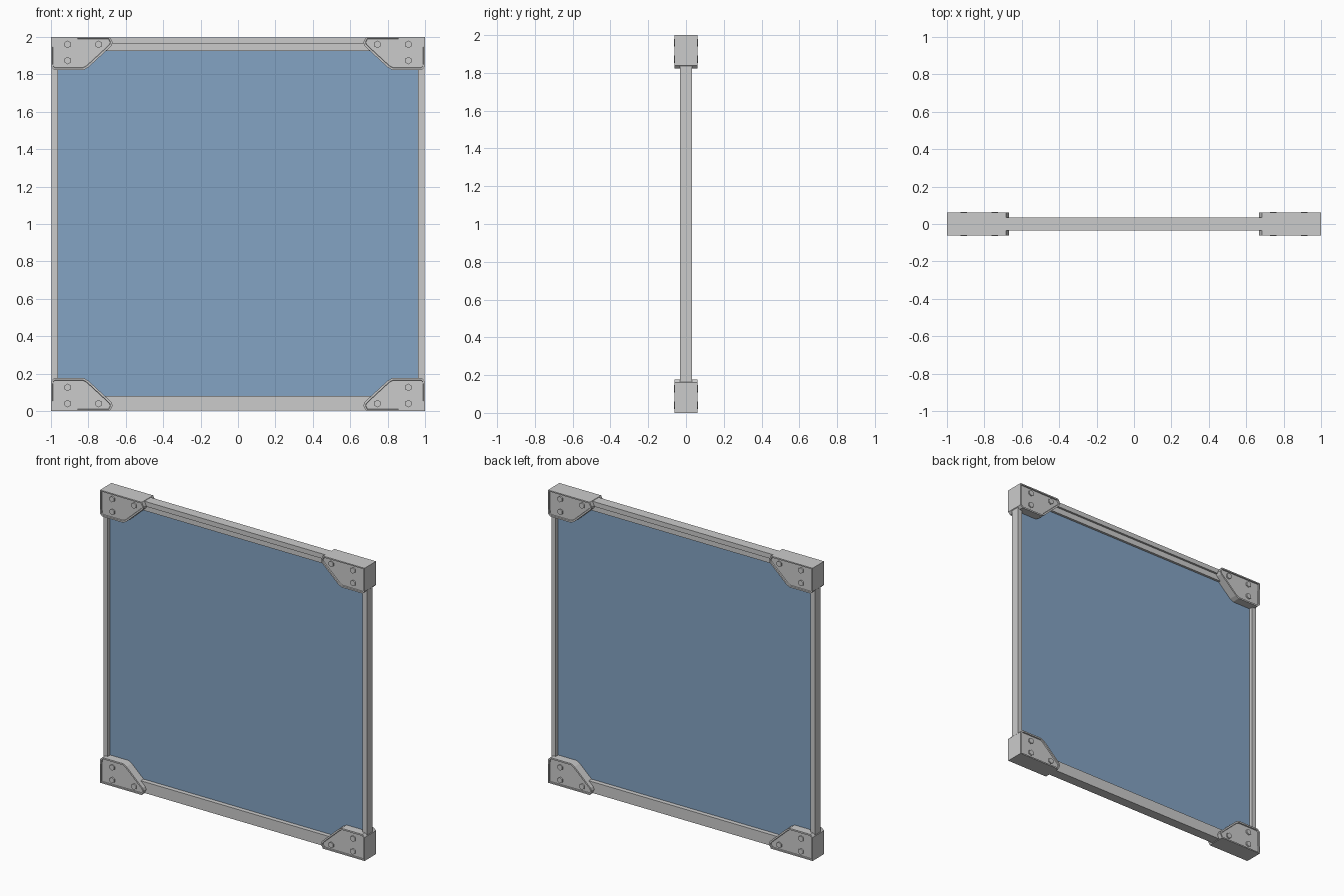
import bpy, bmesh, math
from mathutils import Matrix, Vector

if "Cube" in bpy.data.objects:
    bpy.data.objects.remove(bpy.data.objects["Cube"])


def finish(bm, name):
    bmesh.ops.recalc_face_normals(bm, faces=bm.faces)
    me = bpy.data.meshes.new(name)
    bm.to_mesh(me)
    bm.free()
    ob = bpy.data.objects.new(name, me)
    bpy.context.collection.objects.link(ob)
    return ob


def box(name, x0, x1, y, z0, z1):
    """Box centred on y = 0 with half depth y."""
    bm = bmesh.new()
    size = Matrix.Diagonal((x1 - x0, 2 * y, z1 - z0, 1))
    bmesh.ops.create_cube(bm, size=1, matrix=Matrix.Translation(((x0 + x1) / 2, 0, (z0 + z1) / 2)) @ size)
    return finish(bm, name)


# Corner bracket outline: distance in from the side, distance in from top or bottom
OUTLINE = [(0, 0), (.315, 0), (.331, .03), (.322, .05), (.2, .163), (.175, .177), (.017, .177), (0, .16)]
BOLTS = [(.09, .04), (.255, .04), (.09, .127)]
HALF = 0.062


def bracket(name, sx, top):
    def place(u, y, v):
        return Vector((sx * (1 - u), y, 2 - v if top else v))

    # solid plate with a shallow recess inside a narrow rim, on both faces
    bm = bmesh.new()
    back = [bm.verts.new(place(u, HALF, v)) for u, v in OUTLINE]
    front = [bm.verts.new(place(u, -HALF, v)) for u, v in OUTLINE]
    n = len(OUTLINE)
    caps = [bm.faces.new(back), bm.faces.new(front)]
    for i in range(n):
        j = (i + 1) % n
        bm.faces.new((back[i], back[j], front[j], front[i]))
    bmesh.ops.recalc_face_normals(bm, faces=bm.faces)
    for cap in caps:
        bmesh.ops.inset_region(bm, faces=[cap], thickness=0.011, depth=0)
        bmesh.ops.inset_region(bm, faces=[cap], thickness=0.002, depth=-0.008)
    finish(bm, name)

    # hexagonal bolt heads, front and back
    bm = bmesh.new()
    for u, v in BOLTS:
        for sy in (-1, 1):
            m = Matrix.Translation(place(u, sy * 0.056, v)) @ Matrix.Rotation(math.pi / 2, 4, 'X')
            bmesh.ops.create_cone(bm, cap_ends=True, segments=6, radius1=0.02, radius2=0.02,
                                  depth=0.014, matrix=m)
    finish(bm, name + "_bolts")


# Four corner brackets
for sx, side in ((-1, "left"), (1, "right")):
    for top in (False, True):
        bracket(("top_" if top else "bottom_") + side + "_bracket", sx, top)

# Side rails
box("left_rail", -.996, -.963, .031, .1, 1.9)
box("right_rail", .963, .996, .031, .1, 1.9)

# Bottom rail, and top rail with a narrower lower lip
box("bottom_rail", -.9, .9, .034, .004, .08)
box("top_rail", -.9, .9, .034, 1.964, 1.997)
box("top_rail_lip", -.9, .9, .02, 1.925, 1.966)

# Blue panel
panel = box("panel", -.97, .97, .004, .06, 1.94)
mat = bpy.data.materials.new("panel_blue")
mat.diffuse_color = (0.23, 0.37, 0.55, 1)
mat.use_nodes = True
mat.node_tree.nodes["Principled BSDF"].inputs["Base Color"].default_value = mat.diffuse_color
panel.data.materials.append(mat)
